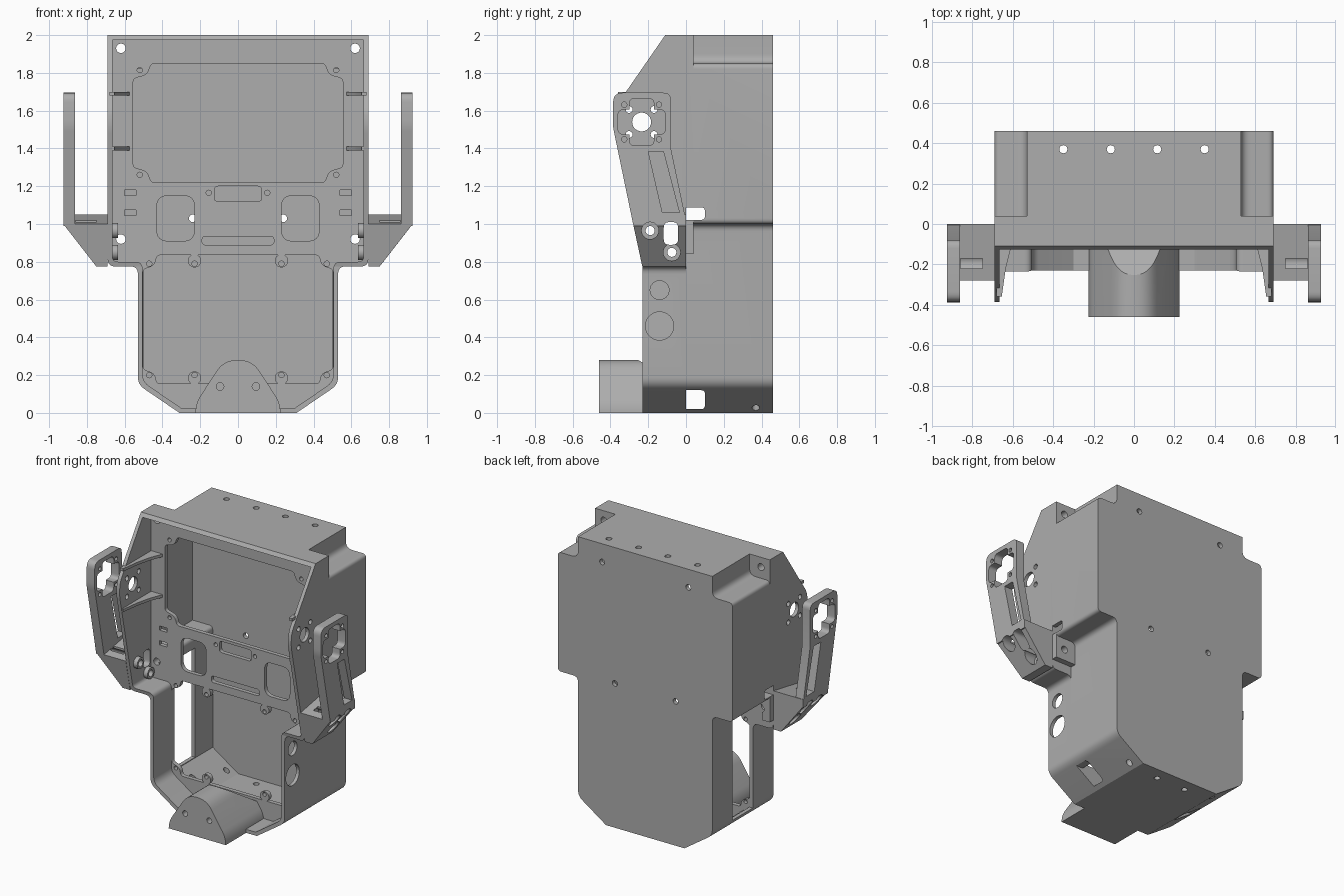
import bpy, bmesh, math
from mathutils import Vector

cube = bpy.data.objects.get("Cube")
if cube:
    bpy.data.objects.remove(cube)

grey = bpy.data.materials.new("mid grey")
grey.use_nodes = True
colour = (0.42, 0.42, 0.42, 1)
grey.diffuse_color = colour
grey.node_tree.nodes["Principled BSDF"].inputs["Base Color"].default_value = colour


def rounded(points):
    """Round each corner that has a third value: the trim length."""
    out = []
    n = len(points)
    for i, p in enumerate(points):
        c = Vector(p[:2])
        if len(p) < 3:
            out.append(c)
            continue
        a = c + (Vector(points[i - 1][:2]) - c).normalized() * p[2]
        b = c + (Vector(points[(i + 1) % n][:2]) - c).normalized() * p[2]
        for k in range(7):
            t = k / 6
            out.append(a * (1 - t) ** 2 + c * 2 * t * (1 - t) + b * t * t)
    return out


def mirrored(half):
    return half + [(-p[0], *p[1:]) for p in reversed(half)]


def prism(name, points, axis, lo, hi):
    """Extrude a profile along an axis: x takes (y, z), y takes (x, z), z takes (x, y)."""
    place = {"x": lambda p, d: (d, p[0], p[1]),
             "y": lambda p, d: (p[0], d, p[1]),
             "z": lambda p, d: (p[0], p[1], d)}[axis]
    pts = rounded(points)
    bm = bmesh.new()
    rings = [[bm.verts.new(place(p, d)) for p in pts] for d in (lo, hi)]
    for ring in rings:
        bm.faces.new(ring)
    for i in range(len(pts)):
        j = (i + 1) % len(pts)
        bm.faces.new((rings[0][i], rings[0][j], rings[1][j], rings[1][i]))
    bmesh.ops.recalc_face_normals(bm, faces=bm.faces)
    mesh = bpy.data.meshes.new(name)
    bm.to_mesh(mesh)
    bm.free()
    mesh.materials.append(grey)
    ob = bpy.data.objects.new(name, mesh)
    bpy.context.scene.collection.objects.link(ob)
    return ob


def disc(u, v, r, axis, lo, hi):
    pts = [(u + r * math.cos(k * math.tau / 24), v + r * math.sin(k * math.tau / 24)) for k in range(24)]
    return prism("disc", pts, axis, lo, hi)


def box(u, v, w, h, axis, lo, hi, r=None):
    corners = [(u - w, v - h), (u + w, v - h), (u + w, v + h), (u - w, v + h)]
    return prism("box", [c + (r,) if r else c for c in corners], axis, lo, hi)


def combine(ob, tools, operation="DIFFERENCE"):
    """Apply booleans, then remove the tools."""
    for t in tools:
        m = ob.modifiers.new("cut", "BOOLEAN")
        m.operation, m.object, m.solver = operation, t, "EXACT"
    graph = bpy.context.evaluated_depsgraph_get()
    mesh = bpy.data.meshes.new_from_object(ob.evaluated_get(graph))
    ob.modifiers.clear()
    ob.data = mesh
    for t in tools:
        bpy.data.objects.remove(t)


def finish(ob):
    ob.data.shade_smooth()
    ob.data.set_sharp_from_angle(angle=math.radians(30))


SIDES = (-1, 1)
corner_screws = [(s * 0.62, z) for s in SIDES for z in (0.92, 1.93)]

# Rear shell: stepped hollow body with a thin flange
shell = prism("rear_shell", mirrored([(0.31, 0), (0.53, 0.15, 0.04), (0.53, 1, 0.04), (0.69, 1, 0.03),
              (0.69, 1.85, 0.03), (0.53, 1.85, 0.05), (0.53, 2)]), "y", 0, 0.46)
flange = prism("flange", mirrored([(0.31, 0), (0.53, 0.15, 0.04), (0.53, 0.84), (0.69, 0.84), (0.69, 2)]),
               "y", 0, 0.04)
combine(shell, [flange], "UNION")
cuts = [prism("cavity", mirrored([(0.3, 0.03), (0.5, 0.165), (0.5, 1.03, 0.03), (0.66, 1.03),
              (0.66, 1.82), (0.5, 1.82, 0.03), (0.5, 1.97)]), "y", -0.1, 0.43)]
cuts += [disc(x, 0.37, 0.02, "z", -0.1, 2.1) for x in (-0.35, -0.115, 0.115, 0.35)]
cuts += [disc(s * x, z, 0.02, "y", 0.4, 0.5) for s in SIDES for x, z in ((0.34, 1.87), (0.24, 1.03))]
cuts += [disc(x, z, 0.025, "y", -0.1, 0.1) for x, z in corner_screws]
cuts += [box(0.04, 1.055, 0.06, 0.033, "x", -1, 1, 0.02),
         box(0.04, 0.07, 0.06, 0.05, "x", -1, 1, 0.02),
         box(-0.53, 0.56, 0.1, 0.39, "y", -0.1, 0.23)]
combine(shell, cuts)
finish(shell)

# Front frame: tray with a thin back plate, trimmed to its side outline
frame = prism("front_frame", mirrored([(0.31, 0), (0.53, 0.15, 0.04), (0.53, 0.775, 0.04), (0.69, 0.775, 0.04),
              (0.69, 2)]), "y", -0.45, 0)
hollow = prism("hollow", mirrored([(0.3, 0.025), (0.505, 0.165, 0.04), (0.505, 0.8, 0.04), (0.665, 0.8, 0.03),
               (0.665, 1.975)]), "y", -0.6, -0.03)
combine(frame, [hollow])
outline = prism("outline", [(0.1, -0.1), (-0.23, -0.1), (-0.23, 0.775), (-0.388, 1.52, 0.04), (-0.38, 1.61, 0.04),
                (-0.11, 2), (-0.11, 2.1), (0.1, 2.1)], "x", -1, 1)
combine(frame, [outline], "INTERSECT")

# Plate openings
cuts = [prism("upper_window", mirrored([(0.46, 1.22, 0.02), (0.48, 1.28, 0.03), (0.555, 1.3, 0.02),
              (0.555, 1.77, 0.02), (0.48, 1.79, 0.03), (0.46, 1.85, 0.02)]), "y", -0.1, 0.1),
        prism("lower_window", mirrored([(0.43, 0.155, 0.02), (0.44, 0.21, 0.03), (0.503, 0.23, 0.02),
              (0.503, 0.76, 0.02), (0.44, 0.78, 0.03), (0.43, 0.835, 0.02)]), "y", -0.1, 0.1),
        box(0, 1.16, 0.125, 0.04, "y", -0.1, 0.1, 0.02),
        box(0, 0.912, 0.19, 0.023, "y", -0.1, 0.1, 0.02)]
for s in SIDES:
    cuts.append(box(s * 0.33, 1.03, 0.1, 0.12, "y", -0.1, 0.1, 0.06))
    cuts += [box(s * 0.57, z, 0.03, 0.015, "y", -0.1, 0.1) for z in (1.06, 1.165)]
combine(frame, cuts)

# Screw tabs, side bosses and curved gussets
adds = [disc(s * 0.23, z, 0.035, "y", -0.03, 0) for s in SIDES for z in (0.805, 0.185)]
pivots = [(-0.19, 0.965), (-0.075, 0.85)]
for s in SIDES:
    adds += [disc(y, z, 0.04, "x", s * 0.635, s * 0.68) for y, z in pivots]
    gusset = [(0.68, -0.36), (0.655, -0.36), (0.635, -0.22), (0.61, -0.12), (0.57, -0.02), (0.68, -0.02)]
    adds += [prism("gusset", [(s * x, y) for x, y in gusset], "z", z, z + 0.02) for z in (1.39, 1.68)]
combine(frame, adds, "UNION")

# Holes in plate and side walls
holes = [(s * x, z) for s in SIDES for x, z in
         ((0.47, 0.79), (0.23, 0.79), (0.47, 0.2), (0.23, 0.2), (0.52, 1.815), (0.52, 1.26), (0.155, 1.165))]
cuts = [disc(x, z, 0.014, "y", -0.1, 0.1) for x, z in holes]
cuts += [disc(x, z, 0.025, "y", -0.1, 0.1) for x, z in corner_screws]
cuts += [disc(-0.14, 0.65, 0.05, "x", 0.45, 0.6), disc(-0.14, 0.46, 0.075, "x", 0.45, 0.6)]
HUB = (-0.235, 1.54)
for s in SIDES:
    a, b = s * 0.6, s * 0.75
    cuts.append(disc(*HUB, 0.05, "x", a, b))
    cuts += [disc(HUB[0] + i * 0.066, HUB[1] + j * 0.066, 0.018, "x", a, b) for i in SIDES for j in SIDES]
    cuts += [disc(y, z, 0.024, "x", a, b) for y, z in pivots]
    cuts.append(box(-0.08, 0.95, 0.038, 0.06, "x", a, b, 0.03))
combine(frame, cuts)
finish(frame)

# Side brackets: wedge base and upright arm
for s, side in ((1, "left"), (-1, "right")):
    base = prism(side + "_bracket", [(s * x, z) for x, z in
                 ((0.69, 0.775), (0.75, 0.775), (0.925, 1), (0.925, 1.05), (0.69, 1.05))], "y", -0.3, 0)
    trim = prism("trim", [(0.1, 0.7), (-0.215, 0.7), (-0.28, 1.0), (0, 1.05), (0.1, 1.05)], "x", s * 0.5, s)
    combine(base, [trim], "INTERSECT")
    arm = prism("arm", [(-0.385, 1.695, 0.05), (-0.08, 1.695, 0.04), (-0.08, 1.4), (0, 1.02), (0, 0.99),
                (-0.278, 0.99), (-0.388, 1.52, 0.03)], "x", s * 0.862, s * 0.925)
    combine(base, [arm], "UNION")
    a, b = s * 0.6, s
    cuts = [box(*HUB, 0.065, 0.125, "x", a, b, 0.03), box(*HUB, 0.125, 0.065, "x", a, b, 0.03),
            prism("slot", [(-0.2, 1.385), (-0.12, 1.385), (-0.035, 1.06), (-0.125, 1.06)], "x", a, b),
            box(-0.08, 0.95, 0.038, 0.06, "x", a, b, 0.03),
            box(s * 0.805, -0.195, 0.055, 0.025, "z", 0.95, 1.2)]
    cuts += [disc(HUB[0] + i * 0.092, HUB[1] + j * 0.092, 0.014, "x", a, b) for i in SIDES for j in SIDES]
    cuts += [disc(y, z, 0.024, "x", a, b) for y, z in pivots]
    cuts += [disc(y, z, 0.045, "x", s * 0.74, b) for y, z in pivots]
    combine(base, cuts)
    finish(base)

# Front block with rounded peak and sloping back
block = prism("front_block", mirrored([(0.225, 0), (0.225, 0.05, 0.05), (0.075, 0.28, 0.07)]), "y", -0.46, 0)
slope = prism("slope", [(-0.26, 0.285), (0.1, 0.05), (0.1, 0.4), (-0.26, 0.4)], "x", -0.5, 0.5)
combine(block, [slope] + [disc(s * 0.095, 0.14, 0.02, "y", -0.5, -0.4) for s in SIDES])
finish(block)
